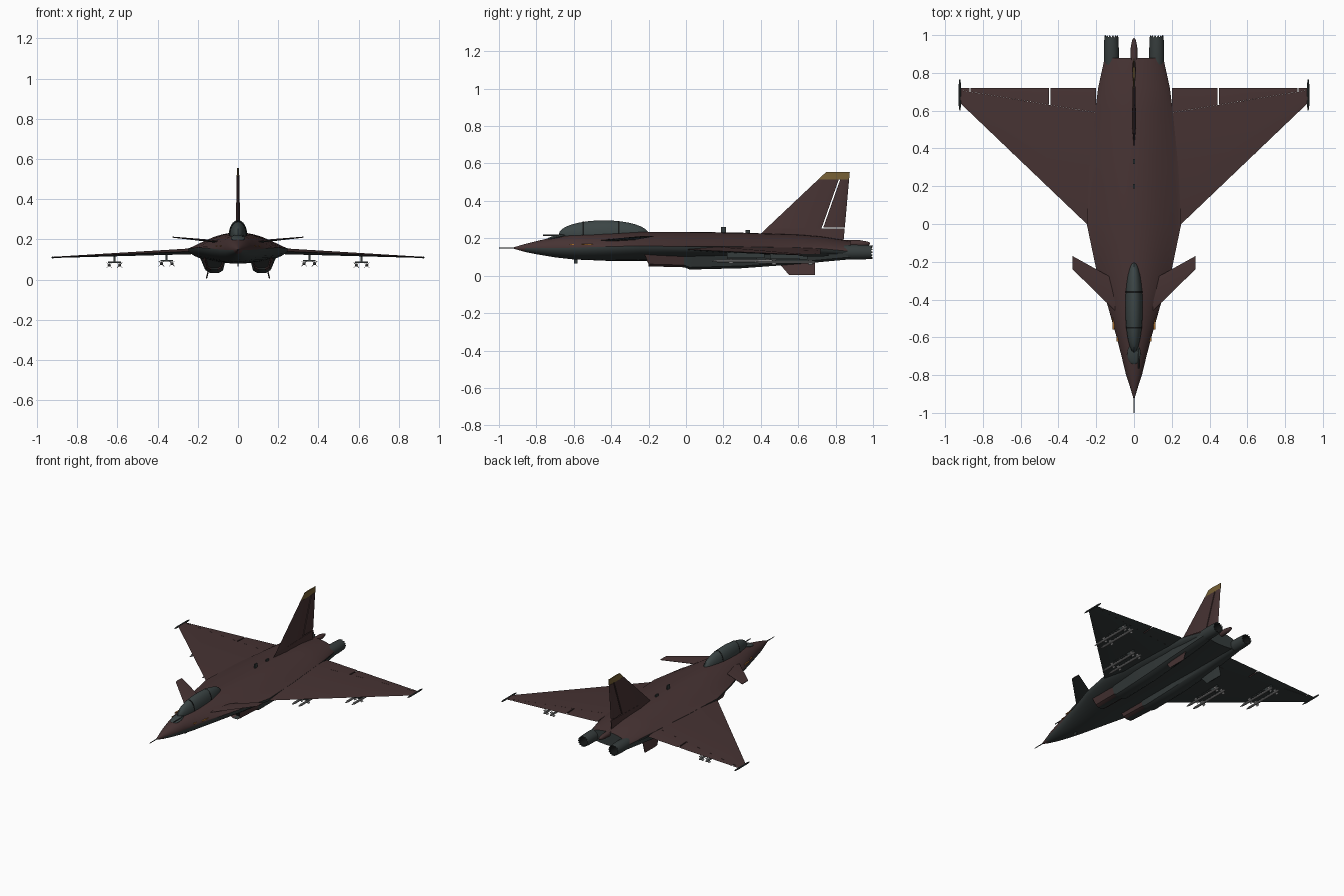
import bpy, bmesh
from math import sin, cos, pi, radians
from mathutils import Matrix, Vector

cube = bpy.data.objects.get("Cube")
if cube:
    bpy.data.objects.remove(cube, do_unlink=True)


def material(name, r, g, b):
    m = bpy.data.materials.new(name)
    m.use_nodes = True
    m.diffuse_color = (r, g, b, 1)
    m.node_tree.nodes["Principled BSDF"].inputs["Base Color"].default_value = (r, g, b, 1)
    return m


BROWN = material("maroon brown", .062, .033, .033)
DARK = material("dark slate", .036, .045, .045)
GLASS = material("canopy slate", .045, .06, .06)
YELLOW = material("ochre", .18, .115, .035)
GREY = material("missile grey", .28, .28, .28)
BLACK = material("black", .008, .009, .009)
ORANGE = material("orange", .4, .16, .03)
parts = []


def finish(name, bm, mats, rule=None, mirror=False):
    """Turn a bmesh into an object; rule(centre, normal) picks the material slot."""
    bmesh.ops.recalc_face_normals(bm, faces=bm.faces)
    bm.normal_update()
    if rule:
        for f in bm.faces:
            f.material_index = rule(f.calc_center_median(), f.normal)
    me = bpy.data.meshes.new(name)
    bm.to_mesh(me)
    bm.free()
    for m in mats:
        me.materials.append(m)
    ob = bpy.data.objects.new(name, me)
    bpy.context.collection.objects.link(ob)
    if mirror:
        ob.modifiers.new("Mirror", "MIRROR")
    parts.append(ob)
    return ob


def skin(rings):
    """Skin a row of equal rings and cap both ends; returns bmesh and first cap."""
    bm = bmesh.new()
    vs = [[bm.verts.new(p) for p in ring] for ring in rings]
    n = len(vs[0])
    for a, b in zip(vs, vs[1:]):
        for i in range(n):
            j = (i + 1) % n
            bm.faces.new((a[i], a[j], b[j], b[i]))
    first = bm.faces.new(vs[0])
    bm.faces.new(vs[-1][::-1])
    return bm, first


def loft(name, rings, mats, rule=None, mirror=False):
    return finish(name, skin(rings)[0], mats, rule, mirror)


def tube(name, x, z, profile, mats, mirror=False, sides=12, rule=None):
    rings = [[(x + r * cos(2 * pi * i / sides), y, z + r * sin(2 * pi * i / sides))
              for i in range(sides)] for y, r in profile]
    return loft(name, rings, mats, rule, mirror)


def box(name, centre, size, mat, turn=0, mirror=False):
    bm = bmesh.new()
    mx = Matrix.Translation(centre) @ Matrix.Rotation(turn, 4, 'Y') @ Matrix.Diagonal((*size, 1))
    bmesh.ops.create_cube(bm, size=1, matrix=mx)
    return finish(name, bm, [mat], mirror=mirror)


def ellipsoid(name, centre, radii, mat, tilt=0):
    bm = bmesh.new()
    mx = Matrix.Translation(centre) @ Matrix.Rotation(tilt, 4, 'X') @ Matrix.Diagonal((*radii, 1))
    bmesh.ops.create_uvsphere(bm, u_segments=24, v_segments=16, radius=1, matrix=mx)
    return finish(name, bm, [mat])


def foil(lead, trail, thick, blunt):
    c = trail - lead
    return [(lead, 0), (lead + .3 * c, thick / 2), (trail, blunt / 2),
            (trail, -blunt / 2), (lead + .3 * c, -thick / 2)]


def underside(c, n):
    return 1 if n.z < -.03 else 0


# Fuselage: y, half width, top, chine height, bottom, shoulder sharpness
stations = [
    (-.92, .004, .152, .148, .144, 1), (-.86, .022, .17, .148, .127, 1),
    (-.8, .042, .185, .148, .115, 1), (-.7, .066, .208, .148, .098, 1),
    (-.6, .092, .222, .15, .087, 1.2), (-.43, .14, .23, .155, .08, 1.8),
    (-.24, .2, .235, .16, .08, 2.4), (0, .25, .235, .155, .08, 2.6),
    (.3, .235, .23, .155, .08, 2.5), (.6, .205, .22, .15, .08, 2),
    (.72, .19, .21, .145, .082, 1.6), (.88, .155, .185, .13, .088, 1.2)]


def body_ring(y, w, top, chine, low, p, n=9):
    half = []
    for i in range(2 * n + 1):
        t = pi * i / (2 * n)
        z = chine + (top - chine) * max(cos(t), 0) ** p if i <= n else chine + (chine - low) * cos(t)
        half.append((w * sin(t), y, z))
    return half + [(-x, y, z) for x, y, z in half[-2:0:-1]]


loft("fuselage", [body_ring(*s) for s in stations], [BROWN, DARK],
     lambda c, n: 1 if n.z < 0 and c.y > -.86 else 0)
tube("nose_probe", 0, .148, [(-1, .002), (-.9, .004)], [DARK], sides=8)
tube("refuelling_probe", .025, .216, [(-.765, .003), (-.66, .005)], [DARK], sides=8)

# Canopy with bows and windscreen panel
ellipsoid("canopy", (0, -.44, .222), (.046, .24, .074), GLASS)
ellipsoid("windscreen_base", (0, -.69, .207), (.036, .055, .01), GLASS, radians(13))
for y in (-.55, -.36):
    s = (1 - ((y + .44) / .24) ** 2) ** .5 * 1.02
    loft("canopy_bow", [[(.046 * s * cos(a * pi / 12), y + d, .222 + .074 * s * sin(a * pi / 12))
                         for a in range(24)] for d in (-.004, .004)], [BLACK])

# Engine trunks with recessed intakes
trunk = []
for y, low, inner, outer, shoulder, slant in [
        (-.2, .05, .08, .155, .17, .03), (-.01, .045, .08, .16, .185, 0),
        (.02, .033, .075, .16, .19, 0), (.3, .04, .075, .165, .2, 0),
        (.6, .062, .08, .165, .185, 0), (.88, .088, .085, .152, .155, 0)]:
    trunk.append([(inner - .02, y - slant, .12), (inner, y, low + .012), (inner + .02, y, low),
                  (outer - .02, y, low), (outer, y, low + .012), (shoulder, y - slant, .135)])
bm, mouth = skin(trunk)
bmesh.ops.recalc_face_normals(bm, faces=bm.faces)
bmesh.ops.inset_region(bm, faces=[mouth], thickness=.007)
bmesh.ops.translate(bm, verts=mouth.verts, vec=(0, .04, 0))


def trunk_rule(c, n):
    if n.y < -.7 and c.y > -.19:
        return 2 if c.y < -.1 else 1
    return 0 if c.y < -.01 and abs(n.x) > .45 else 1


finish("engine_trunk", bm, [BROWN, DARK, BLACK], trunk_rule, True)

# Nozzles with serrated petals and a dark bore
nozzle = []
for y, r, saw in [(.82, .036, 0), (.89, .04, 0), (.95, .039, 0), (1, .036, .012),
                  (.995, .031, .012), (.9, .028, 0)]:
    nozzle.append([(.12 + r * cos(i * pi / 14), y - saw * (i % 2), .126 + r * sin(i * pi / 14))
                   for i in range(28)])
loft("nozzle", nozzle, [DARK, BLACK],
     lambda c, n: 1 if (c - Vector((.12, c.y, .126))).length < .0305 and c.y > .88 else 0, True)
tube("tail_fairing", 0, .172, [(.7, .012), (.82, .02), (.93, .018), (.97, .011), (.985, .003)], [BROWN])


# Wings with separate trailing-edge flaps
def hinge(x):
    return .63 + .165 * (x - .445)


def wing_z(x):
    return .142 - .044 * (x - .2)


def wing_thick(x):
    return .032 - .034 * (x - .15)


def span_ring(x, section):
    return [(x, y, wing_z(x) + h) for y, h in section]


loft("wing", [span_ring(x, foil((x - .25) * .955, hinge(x), wing_thick(x), wing_thick(x) * .5))
              for x in (.15, .92)], [BROWN, DARK], underside, True)
for a, b in ((.2, .441), (.449, .866), (.872, .92)):
    loft("flap", [span_ring(x, foil(.72, hinge(x) + .0005, wing_thick(x) * .3, wing_thick(x) * .5))
                  for x in (a, b)], [BROWN, DARK], underside, True)
tube("wingtip_pod", .922, .11, [(.6, .002), (.625, .006), (.74, .006), (.765, .003)], [DARK], True, 8)

# Canards
loft("canard", [[(x, y, z + h) for y, h in foil(lead, trail, t, .002)]
                for x, z, lead, trail, t in ((.09, .188, -.47, -.3, .014), (.325, .211, -.24, -.17, .005))],
     [BROWN, DARK], underside, True)


# Tail fin, rudder and coloured tip
def fin_lead(z):
    return .4 + 1.06 * (z - .225)


def fin_trail(z):
    return .842 + .09 * (z - .18)


def rudder_line(z):
    return .725 + .353 * (z - .255)


def fin_part(name, mat, rows):
    loft(name, [[(h, y, z) for y, h in foil(a, b, .024 - .036 * (z - .2), blunt)]
                for z, a, b, blunt in rows], [mat])


fin_part("fin_base", BROWN, [(z, fin_lead(z), fin_trail(z), .004) for z in (.18, .252)])
fin_part("tail_fin", BROWN, [(z, fin_lead(z), rudder_line(z), .009) for z in (.252, .515)])
fin_part("rudder", BROWN, [(z, fin_trail(z), rudder_line(z) + .008, .009) for z in (.259, .515)])
fin_part("fin_tip", YELLOW, [(z, fin_lead(z), fin_trail(z), .004) for z in (.515, .555)])

# Ventral fins, lighter on the outside
loft("ventral_fin", [[(x + h, y, z) for y, h in foil(a, b, .007, .004)]
                     for z, x, a, b in ((.075, .14, .49, .69), (.005, .157, .55, .69))],
     [BROWN, DARK], lambda c, n: 0 if n.x > .3 else 1, True)

# Underwing pylons, racks and paired missiles
for x, start, z in ((.355, .14, .079), (.615, .37, .072)):
    mid = start + .16
    box("pylon", (x, mid + .02, z + .032), (.01, .2, .034), DARK, mirror=True)
    box("rack", (x, mid, z + .015), (.064, .16, .008), DARK, mirror=True)
    for side in (-.026, .026):
        tube("missile", x + side, z, [(start, .002), (start + .03, .008), (start + .31, .008),
                                      (start + .32, .005)], [GREY], True, 10)
        for y in (start + .1, start + .295):
            for turn in (pi / 4, -pi / 4):
                box("missile_fin", (x + side, y, z), (.038, .022, .002), GREY, turn, True)

# Spine aerials, belly aerial and nose markings
for y, h in ((.2, .035), (.33, .018)):
    box("spine_aerial", (0, y, .226 + h / 2), (.008, .026, h), DARK)
box("belly_aerial", (0, -.59, .077), (.005, .02, .024), DARK)
for y, length, x in ((-.61, .025, .087), (-.525, .065, .1085)):
    box("nose_marking", (x, y, .167), (.009, length, .005), ORANGE, mirror=True)

# Smooth shading with sharp edges kept
bpy.ops.object.select_all(action='DESELECT')
for ob in parts:
    ob.select_set(True)
bpy.context.view_layer.objects.active = parts[0]
bpy.ops.object.shade_smooth_by_angle(angle=radians(32))
